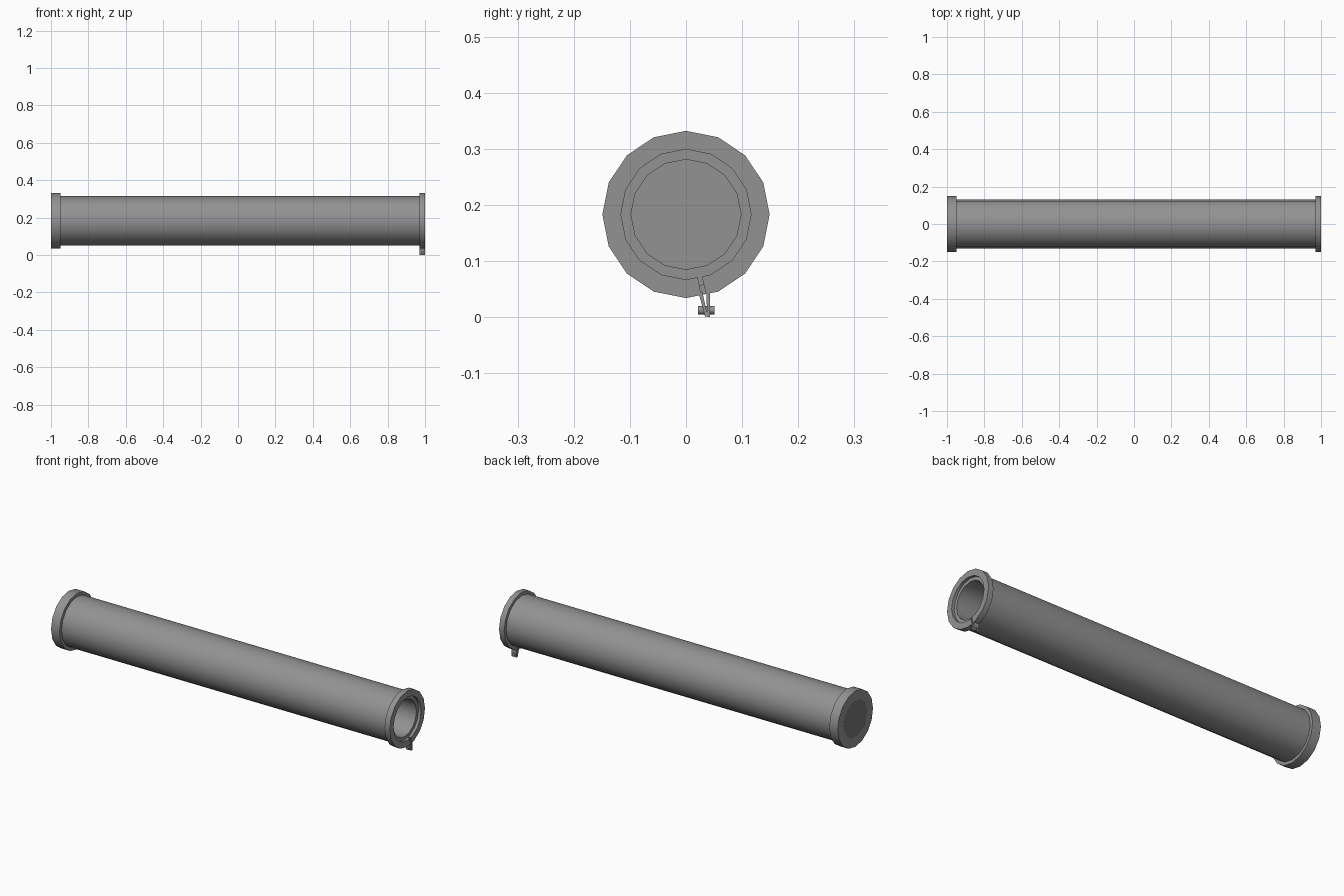
import bpy, bmesh, math
from math import radians, sin, cos

AXIS_Z = 0.183
STEP = 22.5   # sixteen-sided rounds

cube = bpy.data.objects.get("Cube")
if cube:
    bpy.data.objects.remove(cube, do_unlink=True)


def material(name, value):
    m = bpy.data.materials.new(name)
    m.use_nodes = True
    colour = (value, value, value, 1)
    m.diffuse_color = colour
    m.node_tree.nodes["Principled BSDF"].inputs["Base Color"].default_value = colour
    return m


steel = material("grey metal", 0.29)
dark = material("dark grey end", 0.18)


def finish(name, bm, mat):
    bmesh.ops.recalc_face_normals(bm, faces=bm.faces)
    mesh = bpy.data.meshes.new(name)
    bm.to_mesh(mesh)
    bm.free()
    mesh.materials.append(mat)
    ob = bpy.data.objects.new(name, mesh)
    bpy.context.collection.objects.link(ob)
    bpy.ops.object.select_all(action='DESELECT')
    ob.select_set(True)
    bpy.context.view_layer.objects.active = ob
    bpy.ops.object.shade_smooth_by_angle(angle=radians(30))
    return ob


def on_round(x, r, a):
    """Point on a sixteen-sided round; angle runs from the bottom towards +y."""
    half = STEP / 2
    r *= cos(radians(half)) / cos(radians(a % STEP - half))
    return (x, r * sin(radians(a)), AXIS_Z - r * cos(radians(a)))


def lathe(name, profile, angles, closed, mat):
    """Sweep a closed (x, radius) profile around the tube axis."""
    bm = bmesh.new()
    rings = [[bm.verts.new(on_round(x, r, a)) for x, r in profile] for a in angles]
    n = len(profile)
    pairs = list(zip(rings, rings[1:]))
    if closed:
        pairs.append((rings[-1], rings[0]))
    for p, q in pairs:
        for i in range(n):
            j = (i + 1) % n
            bm.faces.new((p[i], p[j], q[j], q[i]))
    if not closed:
        bm.faces.new(rings[0])
        bm.faces.new(rings[-1])
    return finish(name, bm, mat)


def prism(name, outline, x0, x1, mat):
    """Extrude a (y, z) outline along x."""
    bm = bmesh.new()
    face = bm.faces.new([bm.verts.new((x0, y, z)) for y, z in outline])
    moved = bmesh.ops.extrude_face_region(bm, geom=[face])["geom"]
    verts = [v for v in moved if isinstance(v, bmesh.types.BMVert)]
    bmesh.ops.translate(bm, verts=verts, vec=(x1 - x0, 0, 0))
    return finish(name, bm, mat)


full = [i * STEP for i in range(16)]

# Long hollow tube
lathe("tube", [(-0.96, 0.132), (0.985, 0.132), (0.985, 0.098), (-0.96, 0.098)],
      full, True, steel)

# Collar and floor at the closed end
lathe("end_collar", [(-1, 0.149), (-0.95, 0.149), (-0.95, 0.098), (-1, 0.098)],
      full, True, steel)


def disc(name, x0, x1, r, mat):
    prism(name, [on_round(0, r, a)[1:] for a in full], x0, x1, mat)


disc("end_floor", -0.998, -0.988, 0.098, steel)
disc("end_plate", -1.0, -0.9985, 0.0978, dark)

# Split clamp ring at the open end
slot_start, slot_end = 10.7, 14.2
lathe("clamp_ring", [(0.97, 0.149), (1, 0.149), (1, 0.116), (0.97, 0.116)],
      [slot_end] + full[1:] + [360, 360 + slot_start], False, steel)

# Two clamp lugs closing towards the bolt
prism("front_lug", [(0.022, 0.045), (0.029, 0.045), (0.039, 0.001), (0.034, 0.001)],
      0.97, 1, steel)
prism("back_lug", [(0.036, 0.045), (0.043, 0.045), (0.043, 0.0), (0.038, 0.0)],
      0.97, 1, steel)

# Clamp bolt running across the lugs
bpy.ops.mesh.primitive_cylinder_add(vertices=12, radius=0.0075, depth=0.03,
                                    location=(0.985, 0.036, 0.0125),
                                    rotation=(radians(90), 0, 0))
bolt = bpy.context.object
bolt.name = "clamp_bolt"
bolt.data.materials.append(steel)
bpy.ops.object.shade_smooth_by_angle(angle=radians(40))
